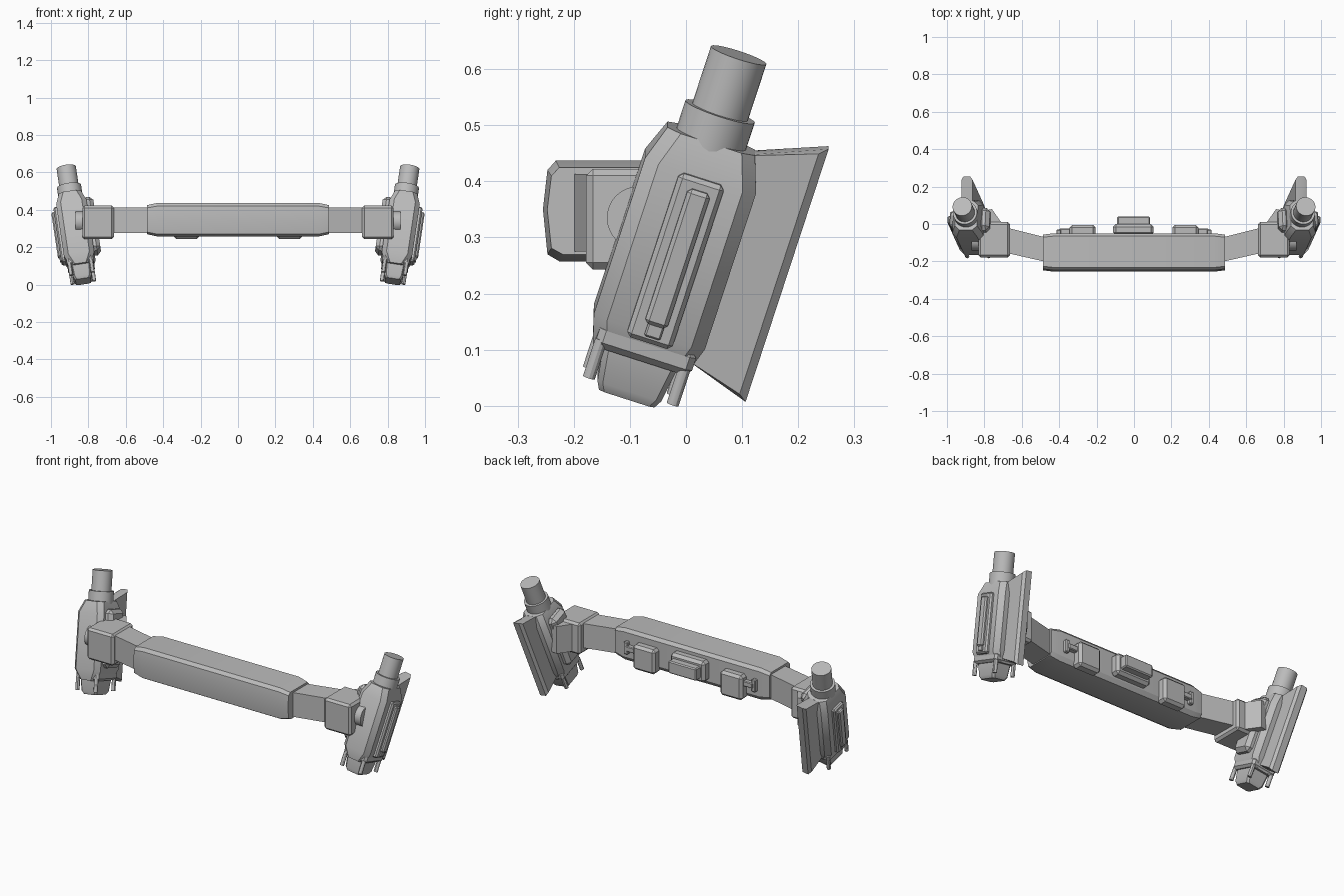
import bpy, bmesh
from math import radians
from mathutils import Matrix, Vector

if "Cube" in bpy.data.objects:
    bpy.data.objects.remove(bpy.data.objects["Cube"])

GREY = (0.5, 0.5, 0.5, 1)
metal = bpy.data.materials.new("plain grey")
metal.use_nodes = True
metal.diffuse_color = GREY
metal.node_tree.nodes["Principled BSDF"].inputs["Base Color"].default_value = GREY


def finish(name, bm, matrix):
    bm.transform(matrix)
    bmesh.ops.recalc_face_normals(bm, faces=bm.faces[:])
    mesh = bpy.data.meshes.new(name)
    bm.to_mesh(mesh)
    bm.free()
    mesh.materials.append(metal)
    obj = bpy.data.objects.new(name, mesh)
    bpy.context.collection.objects.link(obj)
    bpy.ops.object.select_all(action='DESELECT')
    obj.select_set(True)
    bpy.context.view_layer.objects.active = obj
    bpy.ops.object.shade_smooth_by_angle(angle=radians(30))
    return obj


def loft(name, rings, matrix):
    """Skin a row of matching closed rings and cap both ends."""
    bm = bmesh.new()
    loops = [[bm.verts.new(p) for p in ring] for ring in rings]
    n = len(loops[0])
    for a, b in zip(loops, loops[1:]):
        for i in range(n):
            j = (i + 1) % n
            bm.faces.new((a[i], a[j], b[j], b[i]))
    bm.faces.new(loops[0])
    bm.faces.new(loops[-1])
    return finish(name, bm, matrix)


def block(name, low, high, matrix, bevel=0.01):
    """Box between two corners with bevelled edges."""
    low, high = Vector(low), Vector(high)
    bm = bmesh.new()
    bmesh.ops.create_cube(bm, size=1)
    for v in bm.verts:
        v.co = [(low[i] + high[i]) / 2 + v.co[i] * (high[i] - low[i]) for i in range(3)]
    if bevel:
        bmesh.ops.bevel(bm, geom=bm.edges[:], offset=bevel, segments=1, affect='EDGES')
    return finish(name, bm, matrix)


def rod(name, start, end, radius, matrix, sides=32):
    start, end = Vector(start), Vector(end)
    axis = end - start
    bm = bmesh.new()
    bmesh.ops.create_cone(bm, cap_ends=True, segments=sides, radius1=radius,
                          radius2=radius, depth=axis.length)
    turn = axis.to_track_quat('Z', 'Y').to_matrix().to_4x4()
    bm.transform(Matrix.Translation((start + end) / 2) @ turn)
    return finish(name, bm, matrix)


def octagon(a, b, c):
    """Rectangle of half sizes a, b with corners cut by c."""
    return [(-a + c, -b), (a - c, -b), (a, -b + c), (a, b - c),
            (a - c, b), (-a + c, b), (-a, b - c), (-a, -b + c)]


def upright(name, sections, v0, matrix, cut):
    """Loft cut-corner sections (height, half width, half depth) upwards."""
    rings = [[(x, v0 + y, t) for x, y in octagon(a, b, cut)] for t, a, b in sections]
    return loft(name, rings, matrix)


def prism(name, outline, to3d, lo, hi, matrix):
    return loft(name, [[to3d(p, d) for p in outline] for d in (lo, hi)], matrix)


WORLD = Matrix.Identity(4)

# Central bar with a slightly bowed front and tapered ends
bar = [(-.255, .35), (-.247, .42), (-.232, .437), (-.065, .437), (-.05, .42),
       (-.05, .28), (-.065, .257), (-.225, .257), (-.247, .27)]
rings = []
for x, k in ((-.487, .86), (-.43, 1), (.43, 1), (.487, .86)):
    rings.append([(x, -.145 + (y + .145) * (.93 if k < 1 else 1), .348 + (z - .348) * k)
                  for y, z in bar])
loft("central_bar", rings, WORLD)

# Rear centre unit
block("rear_unit_base", (-.112, -.06, .285), (.105, .0, .405), WORLD, .015)
block("rear_unit_panel", (-.09, -.01, .31), (.085, .04, .38), WORLD, .006)

for side, s in (("left", 1), ("right", -1)):
    flip = Matrix.Diagonal((s, 1, 1, 1))

    # Rear side boxes with an outward tab
    block(side + "_rear_box", (.205, -.07, .245), (.345, -.005, .385), flip, .014)
    block(side + "_rear_tab", (.335, -.06, .325), (.4, -.025, .355), flip, .004)
    block(side + "_rear_tab_end", (.39, -.06, .305), (.415, -.03, .375), flip, .004)

    # Arm, bracket and pivot
    prism(side + "_arm", [(.46, -.205), (.68, -.155), (.68, -.02), (.46, -.075)],
          lambda p, d: (p[0], p[1], d), .275, .413, flip)
    block(side + "_bracket", (.663, -.178, .243), (.832, .01, .422), flip, .012)
    prism(side + "_bracket_web", [(.69, -.02), (.83, -.02), (.85, .06), (.76, .08)],
          lambda p, d: (p[0], p[1], d), .255, .41, flip)
    rod(side + "_pivot", (.81, -.085, .335), (.87, -.085, .335), .056, flip)

    # Grip frame: z along the grip, y towards its back
    tilt = (Matrix.Translation((.825, 0, 0)) @ Matrix.Rotation(radians(8.5), 4, 'Y')
            @ Matrix.Rotation(radians(-18), 4, 'X'))
    grip = flip @ tilt
    mid = -.106

    # Grip body and top post
    upright(side + "_grip_body", [(.06, .055, .088), (.115, .082, .104),
                                  (.41, .082, .104), (.472, .06, .082)], mid, grip, .025)
    rod(side + "_post_collar", (0, mid, .44), (0, mid, .523), .065, grip)
    rod(side + "_post", (0, mid, .5), (0, mid, .63), .052, grip)

    # Stepped panel on the outer face
    block(side + "_panel_frame", (.07, -.145, .1), (.1, -.06, .41), grip, .008)
    block(side + "_panel_insert", (.09, -.122, .135), (.115, -.08, .39), grip, .007)
    block(side + "_panel_latch", (.09, -.115, .112), (.107, -.085, .14), grip, .003)

    # Inner pad
    block(side + "_inner_pad", (-.118, -.17, .13), (-.06, -.045, .435), grip, .02)

    # Rear fin, chamfered along its trailing edge
    fin = [[(x, v, t) for v, t in ((-.03, .469), (back, .521 - cut), (back, .042 + cut), (-.03, .085))]
           for x, back, cut in ((-.03, .083, .012), (-.018, .098, 0), (.018, .098, 0), (.03, .083, .012))]
    loft(side + "_rear_fin", fin, grip)

    # Bottom flange, plug and four pins
    block(side + "_flange", (-.072, -.192, .06), (.072, -.012, .107), grip, .012)
    upright(side + "_plug", [(-.016, .04, .052), (.0, .05, .06), (.07, .055, .07)],
            mid, grip, .01)
    for x in (-.058, .058):
        for v in (-.183, -.026):
            rod(side + "_pin", (x, v, .003), (x, v, .075), .011, grip, 12)
